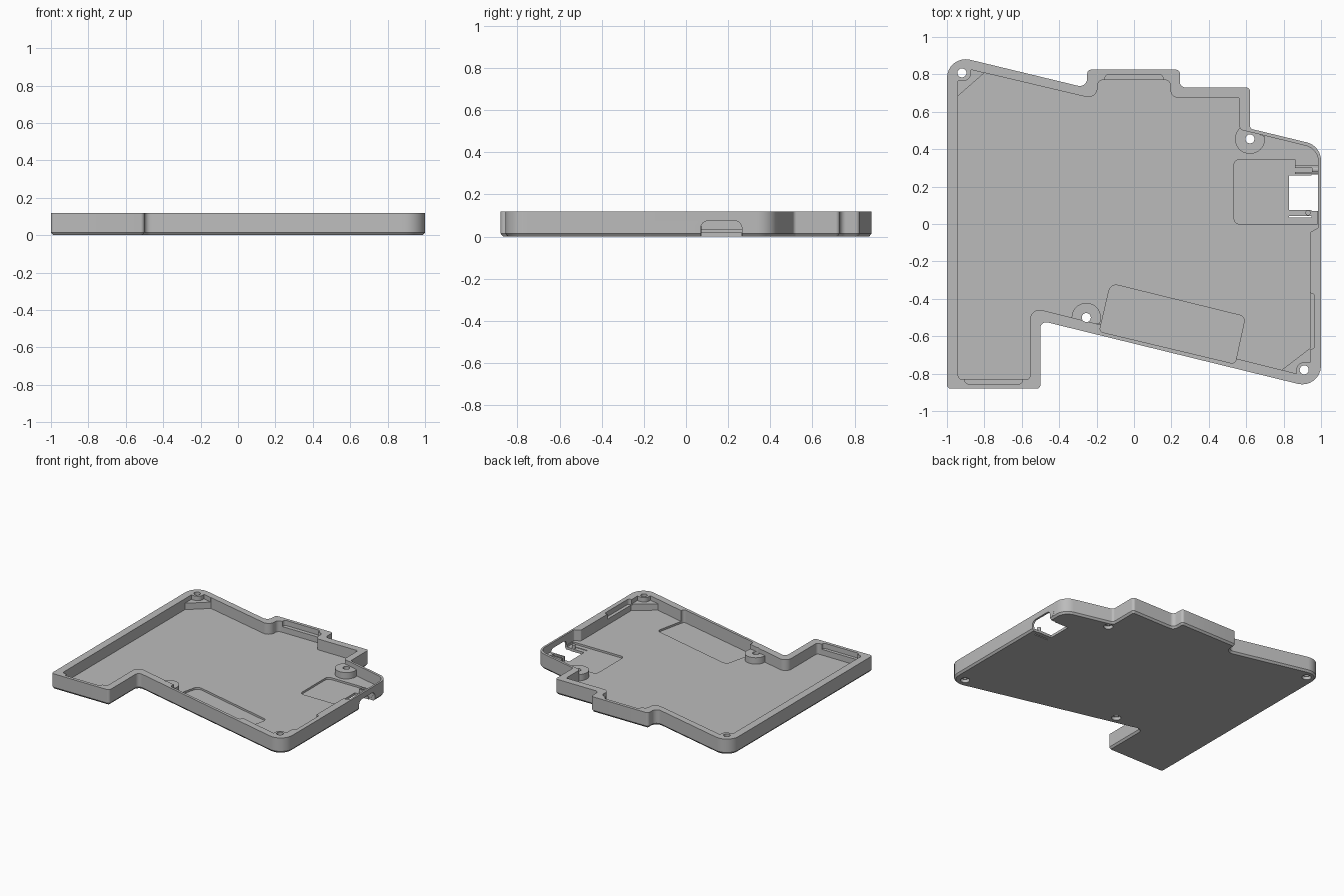
import bpy, bmesh, math
from mathutils import Vector, Matrix

old = bpy.data.objects.get("Cube")
if old:
    bpy.data.objects.remove(old, do_unlink=True)

RIM, FLOOR, POCKET, LEDGE, TOP = 0.12, 0.035, 0.02, 0.085, 0.2

grey = bpy.data.materials.new("plain_grey")
grey.use_nodes = True
grey.diffuse_color = (0.5, 0.5, 0.5, 1)
grey.node_tree.nodes["Principled BSDF"].inputs["Base Color"].default_value = (0.5, 0.5, 0.5, 1)


def rounded(corners, steps=8):
    """Outline with each (x, y, radius) corner filleted."""
    out = []
    for i, (x, y, r) in enumerate(corners):
        p = Vector((x, y))
        a = (Vector(corners[i - 1][:2]) - p).normalized()
        b = (Vector(corners[(i + 1) % len(corners)][:2]) - p).normalized()
        if r == 0:
            out.append(p)
            continue
        half = a.angle(b) / 2
        centre = p + (a + b).normalized() * (r / math.sin(half))
        tangent = r / math.tan(half)
        start, end = p + a * tangent - centre, p + b * tangent - centre
        sweep = start.angle_signed(end)
        for k in range(steps + 1):
            out.append(centre + Matrix.Rotation(-sweep * k / steps, 2) @ start)
    return out


def rect(x0, x1, y0, y1, r=0.0):
    return rounded([(x0, y0, r), (x1, y0, r), (x1, y1, r), (x0, y1, r)])


def arc(x, y, r, a0=0, a1=352.5, n=48):
    angles = [math.radians(a0 + (a1 - a0) * k / (n - 1)) for k in range(n)]
    return [Vector((x + r * math.cos(a), y + r * math.sin(a))) for a in angles]


def inset(pts, d):
    """Move a counter-clockwise outline inward by d."""
    out = []
    for i, p in enumerate(pts):
        a = (p - pts[i - 1]).normalized()
        b = (pts[(i + 1) % len(pts)] - p).normalized()
        n = (Vector((-a.y, a.x)) + Vector((-b.y, b.x))).normalized()
        out.append(p + n * d / max(0.5, n.dot(Vector((-a.y, a.x)))))
    return out


def loft(name, layers):
    """Solid from stacked outlines, given as (outline, z)."""
    bm = bmesh.new()
    rings = [[bm.verts.new((p.x, p.y, z)) for p in pts] for pts, z in layers]
    for low, high in zip(rings, rings[1:]):
        for i in range(len(low)):
            bm.faces.new((low[i - 1], low[i], high[i], high[i - 1]))
    bm.faces.new(rings[0][::-1])
    bm.faces.new(rings[-1])
    bmesh.ops.recalc_face_normals(bm, faces=bm.faces)
    mesh = bpy.data.meshes.new(name)
    bm.to_mesh(mesh)
    bm.free()
    mesh.materials.append(grey)
    ob = bpy.data.objects.new(name, mesh)
    bpy.context.collection.objects.link(ob)
    return ob


def prism(name, pts, z0, z1):
    return loft(name, [(pts, z0), (pts, z1)])


def along_x(name, pts, x0, x1):
    """Prism whose outline lies in the y-z plane."""
    ob = prism(name, pts, x0, x1)
    ob.data.transform(Matrix(((0, 0, 1, 0), (1, 0, 0, 0), (0, 1, 0, 0), (0, 0, 0, 1))))
    return ob


def combine(tool, operation="DIFFERENCE"):
    mod = tray.modifiers.new("shape", "BOOLEAN")
    mod.operation, mod.object, mod.solver = operation, tool, "EXACT"
    bpy.context.view_layer.objects.active = tray
    bpy.ops.object.modifier_apply(modifier=mod.name)
    bpy.data.objects.remove(tool, do_unlink=True)


def cut(pts, z0, z1=TOP):
    combine(prism("cutter", pts, z0, z1))


# Outer shell with a bevelled lower edge
outer = rounded([
    (-1, -0.88, 0.02), (-0.5, -0.88, 0.02), (-0.5, -0.517, 0.03), (1, -0.885, 0.1),
    (1, 0.418, 0.1), (0.62, 0.51, 0.02), (0.62, 0.73, 0.02), (0.245, 0.73, 0.03),
    (0.245, 0.825, 0.02), (-0.25, 0.825, 0.02), (-0.25, 0.727, 0.04), (-1, 0.908, 0.1)])
tray = loft("case_tray", [(inset(outer, 0.012), 0), (outer, 0.015), (outer, RIM)])

# Main cavity
inner = rounded([
    (-0.94, -0.83, 0.02), (-0.555, -0.83, 0.02), (-0.555, -0.445, 0.05), (0.79, -0.78, 0),
    (0.94, -0.665, 0), (0.94, -0.045, 0.01), (0.985, -0.02, 0.01), (0.985, 0.402, 0.085),
    (0.565, 0.505, 0.02), (0.565, 0.675, 0.01), (0.195, 0.675, 0.04), (0.195, 0.77, 0.03),
    (-0.195, 0.77, 0.03), (-0.195, 0.665, 0.05), (-0.8, 0.808, 0), (-0.94, 0.685, 0)])
cut(inner, FLOOR)

# Corner ledges, a step below the rim
cut(rounded([(-0.94, 0.68, 0), (-0.78, 0.75, 0), (-0.79, 0.804, 0), (-0.872, 0.825, 0),
             (-0.872, 0.765, 0.04), (-0.94, 0.765, 0)]), LEDGE)
cut(rounded([(0.94, -0.66, 0), (0.78, -0.72, 0), (0.78, -0.777, 0), (0.868, -0.80, 0),
             (0.868, -0.74, 0.04), (0.94, -0.74, 0)]), LEDGE)

# Screw bosses against the walls
combine(prism("boss", arc(-0.255, -0.5, 0.078, -26, 194), 0.01, LEDGE), "UNION")
combine(prism("boss", arc(0.62, 0.455, 0.08, 130, 370), 0.01, LEDGE), "UNION")

# Floor pockets: slanted battery bay and board bay
cut(rounded([(-0.185, -0.575, 0.02), (0.54, -0.748, 0.02),
             (0.595, -0.495, 0.03), (-0.125, -0.318, 0.04)]), POCKET)
cut(rounded([(0.535, 0, 0.03), (0.98, 0, 0), (0.98, 0.31, 0), (0.86, 0.31, 0),
             (0.86, 0.345, 0), (0.535, 0.345, 0.03)]), POCKET)

# Clip recesses in the wall
for x0, x1, y0, y1 in ((-0.155, 0.155, 0.72, 0.80), (-0.905, -0.595, -0.855, -0.78),
                       (0.89, 0.965, -0.67, -0.37)):
    cut(rect(x0, x1, y0, y1, 0.02), 0.08)

# Screw holes with counterbores underneath
for x, y in ((-0.92, 0.808), (0.62, 0.455), (-0.255, -0.5), (0.91, -0.78)):
    cut(arc(x, y, 0.024), -0.1)
    cut(arc(x, y, 0.033), -0.1, 0.025)

# Connector window through floor and side wall
cut(rect(0.83, 0.975, 0.075, 0.26), -0.1, 0.06)
combine(along_x("port_cutter", rect(0.07, 0.265, -0.1, 0.075, 0.035), 0.95, 1.1))
cut(rect(0.83, 0.95, 0.034, 0.042), -0.1, 0.06)

# Guide rails, spring nub and side pin
for y in (0.266, 0.3):
    combine(prism("rail", rect(0.86, 0.99, y, y + 0.013), 0.01, 0.055), "UNION")
combine(prism("nub", arc(0.93, 0.06, 0.014), 0.01, 0.05), "UNION")
pin = along_x("side_pin", arc(0.29, 0.04, 0.018), 0.95, 1.0)
pin.data.transform(Matrix.Translation((0.001, 0, 0)))

# Smooth curved walls, keep edges sharp
for ob in (tray, pin):
    bpy.ops.object.select_all(action="DESELECT")
    ob.select_set(True)
    bpy.context.view_layer.objects.active = ob
    bpy.ops.object.shade_smooth_by_angle(angle=math.radians(30))
